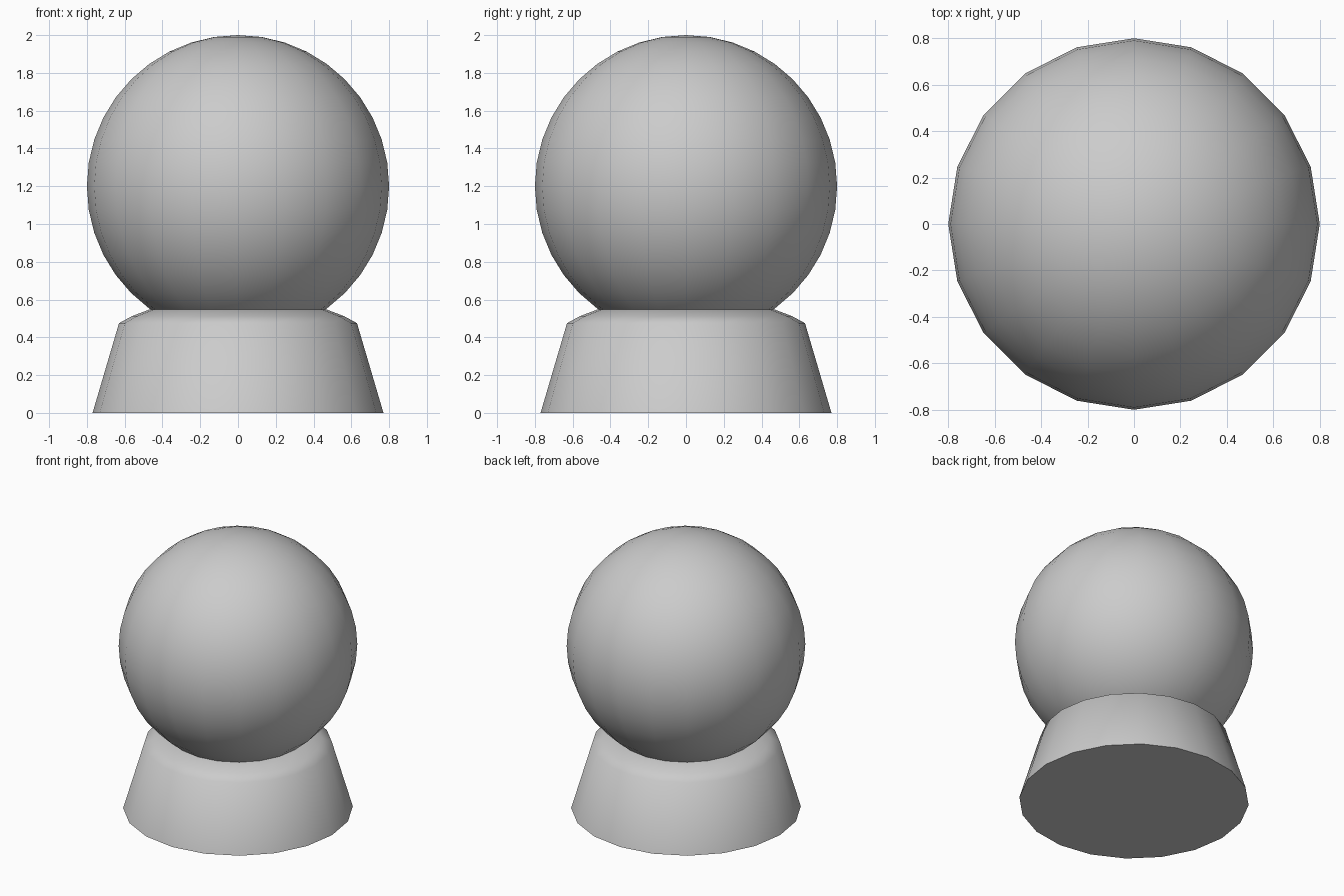
import bpy, bmesh, math

if "Cube" in bpy.data.objects:
    bpy.data.objects.remove(bpy.data.objects["Cube"])

SIDES = 20


def lathe(name, profile):
    """Spin an (radius, z) profile around z; radius 0 gives a pole."""
    bm = bmesh.new()
    verts = [bm.verts.new((r, 0, z)) for r, z in profile]
    edges = [bm.edges.new(pair) for pair in zip(verts, verts[1:])]
    bmesh.ops.spin(bm, geom=verts + edges, cent=(0, 0, 0), axis=(0, 0, 1),
                   angle=math.tau, steps=SIDES, use_duplicate=False)
    bmesh.ops.remove_doubles(bm, verts=bm.verts, dist=1e-4)
    bmesh.ops.recalc_face_normals(bm, faces=bm.faces)
    mesh = bpy.data.meshes.new(name)
    bm.to_mesh(mesh)
    bm.free()
    obj = bpy.data.objects.new(name, mesh)
    bpy.context.collection.objects.link(obj)
    bpy.ops.object.select_all(action='DESELECT')
    obj.select_set(True)
    bpy.context.view_layer.objects.active = obj
    bpy.ops.object.shade_smooth_by_angle(angle=math.radians(50))
    return obj


# Tapered stand with a softly rounded shoulder, closed inside the globe
lathe("stand", [(0, 0), (0.77, 0), (0.63, 0.475), (0.562, 0.512),
                (0.47, 0.547), (0, 0.547)])

# Globe resting in the stand
bpy.ops.mesh.primitive_uv_sphere_add(segments=SIDES, ring_count=20,
                                     radius=0.8, location=(0, 0, 1.2))
globe = bpy.context.object
globe.name = "globe"
bpy.ops.object.shade_smooth()
